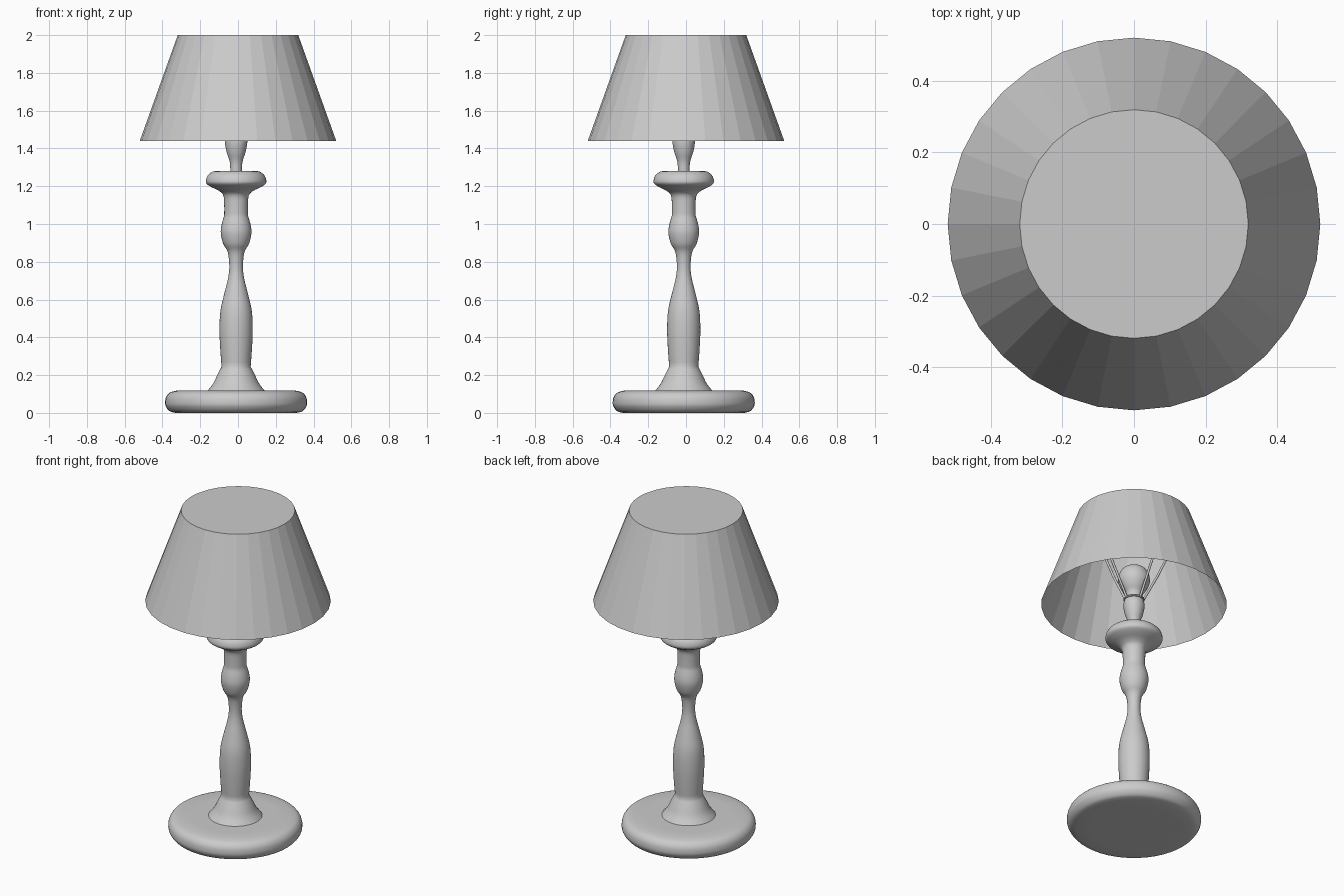
import bpy, bmesh, math
from mathutils import Vector

if "Cube" in bpy.data.objects:
    bpy.data.objects.remove(bpy.data.objects["Cube"])

AXIS = Vector((-0.01, -0.012, 0))   # the stand sits slightly off the shade centre


def finish(name, bm, angle=None, loc=(0, 0, 0)):
    me = bpy.data.meshes.new(name)
    bm.to_mesh(me)
    bm.free()
    ob = bpy.data.objects.new(name, me)
    ob.location = loc
    bpy.context.collection.objects.link(ob)
    if angle:
        bpy.ops.object.select_all(action='DESELECT')
        ob.select_set(True)
        bpy.context.view_layer.objects.active = ob
        bpy.ops.object.shade_smooth_by_angle(angle=math.radians(angle))
    return ob


def smooth_curve(pts, steps=4):
    """Catmull-Rom curve through 2D profile points."""
    p = [Vector(q) for q in pts]
    p = [2 * p[0] - p[1]] + p + [2 * p[-1] - p[-2]]
    out = []
    for a, b, c, d in zip(p, p[1:], p[2:], p[3:]):
        for i in range(steps):
            t = i / steps
            out.append(0.5 * (2 * b + (c - a) * t + (2 * a - 5 * b + 4 * c - d) * t**2
                              + (3 * b - a - 3 * c + d) * t**3))
    return out + [p[-2]]


def lathe(name, sections, segs=48):
    """Turn (radius, z) sections round the stand axis; sections meet at creases."""
    bm = bmesh.new()
    for sec in sections:
        vs = [bm.verts.new((max(r, 0), 0, z)) for r, z in smooth_curve(sec)]
        for a, b in zip(vs, vs[1:]):
            bm.edges.new((a, b))
    bmesh.ops.spin(bm, geom=bm.verts[:] + bm.edges[:], cent=(0, 0, 0), axis=(0, 0, 1),
                   angle=2 * math.pi, steps=segs, use_merge=True)
    bmesh.ops.remove_doubles(bm, verts=bm.verts, dist=0.0002)
    bmesh.ops.recalc_face_normals(bm, faces=bm.faces)
    return finish(name, bm, 40, AXIS)


# Round base with rolled edge
lathe("base", [
    [(0, 0), (0.32, 0)],
    [(0.32, 0), (0.352, 0.009), (0.372, 0.034), (0.376, 0.058), (0.37, 0.086),
     (0.35, 0.108), (0.315, 0.118)],
    [(0.315, 0.118), (0, 0.118)],
])

# Turned column: flared foot, vase, bead, dish
lathe("column", [
    [(0, 0.11), (0.153, 0.115)],
    [(0.153, 0.115), (0.122, 0.155), (0.1, 0.2), (0.077, 0.245)],
    [(0.077, 0.245), (0.084, 0.34), (0.088, 0.44), (0.083, 0.54), (0.063, 0.63),
     (0.043, 0.71), (0.036, 0.775), (0.044, 0.85), (0.068, 0.895), (0.081, 0.95),
     (0.077, 0.995), (0.063, 1.045)],
    [(0.063, 1.045), (0.063, 1.1), (0.067, 1.15), (0.09, 1.175), (0.13, 1.195),
     (0.155, 1.212), (0.16, 1.23), (0.15, 1.257), (0.125, 1.277), (0.1, 1.28)],
    [(0.1, 1.28), (0, 1.28)],
])

# Bulb socket
lathe("socket", [
    [(0, 1.27), (0.03, 1.275)],
    [(0.03, 1.275), (0.034, 1.33), (0.05, 1.38), (0.059, 1.43), (0.055, 1.465),
     (0.045, 1.49)],
    [(0.045, 1.49), (0, 1.49)],
], 32)

# Light bulb
lathe("bulb", [[(0, 1.48), (0.045, 1.485)],
               [(0.045, 1.485), (0.05, 1.515), (0.073, 1.55), (0.089, 1.595),
                (0.08, 1.645), (0.05, 1.677), (0, 1.69)]], 32)

# Ring that holds the shade wires
bpy.ops.mesh.primitive_torus_add(major_radius=0.053, minor_radius=0.007, major_segments=32,
                                 minor_segments=8, location=AXIS + Vector((0, 0, 1.475)))
bpy.context.object.name = "wire_ring"

# Four wires from the ring out to the top rim of the shade
for i in range(4):
    a = i * math.pi / 2
    d = Vector((math.cos(a), math.sin(a), 0))
    cu = bpy.data.curves.new("shade_wire", 'CURVE')
    cu.dimensions = '3D'
    cu.bevel_depth = 0.007
    cu.bevel_resolution = 2
    cu.use_fill_caps = True
    sp = cu.splines.new('POLY')
    pts = [AXIS + d * 0.055 + Vector((0, 0, 1.475)), d * 0.17 + Vector((0, 0, 1.68)),
           d * 0.316 + Vector((0, 0, 1.985))]
    sp.points.add(len(pts) - 1)
    for q, p in zip(sp.points, pts):
        q.co = (*p, 1)
    bpy.context.collection.objects.link(bpy.data.objects.new("shade_wire_%d" % (i + 1), cu))

# Faceted shade, closed on top and open below
bm = bmesh.new()
bmesh.ops.create_cone(bm, cap_ends=True, segments=32, radius1=0.52, radius2=0.319, depth=0.56)
bmesh.ops.delete(bm, geom=[f for f in bm.faces if f.normal.z < -0.9], context='FACES_ONLY')
finish("shade", bm, loc=(0, 0, 1.72))
